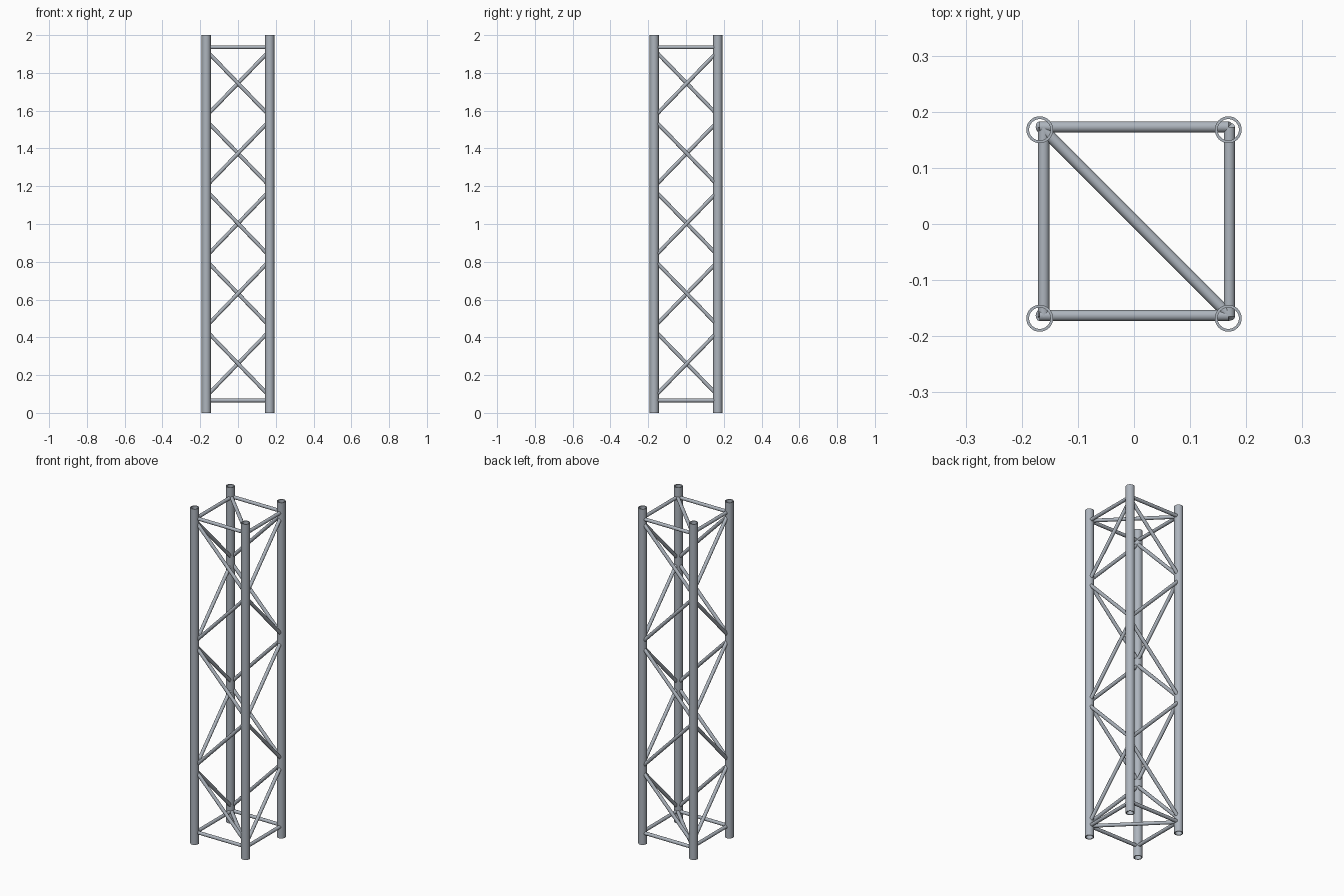
import bpy, bmesh, math
from mathutils import Vector

if "Cube" in bpy.data.objects:
    bpy.data.objects.remove(bpy.data.objects["Cube"], do_unlink=True)

HEIGHT = 2.0
CORNER = 0.168           # chord axis distance from the centre
CHORD_R, BORE_R = 0.024, 0.019
ROD_R = 0.01
BAYS = 5
PITCH = 0.371            # height of one bay
FIRST = 1.745            # middle of the top bay
RISE = 0.174             # half the height of one diagonal
RAILS = {"top": 1.936, "bottom": 0.066}

metal = bpy.data.materials.new("light grey metal")
metal.use_nodes = True
colour = (0.42, 0.46, 0.51, 1)
metal.diffuse_color = colour
metal.node_tree.nodes["Principled BSDF"].inputs["Base Color"].default_value = colour


def finish(obj, name):
    obj.name = name
    obj.data.materials.clear()
    obj.data.materials.append(metal)
    bpy.ops.object.select_all(action="DESELECT")
    obj.select_set(True)
    bpy.context.view_layer.objects.active = obj
    bpy.ops.object.shade_smooth_by_angle(angle=math.radians(40))


def chord(name, x, y):
    """Hollow upright: a thin rectangular wall profile turned round z."""
    bm = bmesh.new()
    corners = [(BORE_R, 0), (CHORD_R, 0), (CHORD_R, HEIGHT), (BORE_R, HEIGHT)]
    verts = [bm.verts.new((r, 0, z)) for r, z in corners]
    edges = [bm.edges.new((verts[i], verts[(i + 1) % 4])) for i in range(4)]
    bmesh.ops.spin(bm, geom=verts + edges, cent=(0, 0, 0), axis=(0, 0, 1),
                   angle=math.tau, steps=32, use_duplicate=False)
    bmesh.ops.remove_doubles(bm, verts=bm.verts, dist=1e-5)
    bmesh.ops.recalc_face_normals(bm, faces=bm.faces)
    mesh = bpy.data.meshes.new(name)
    bm.to_mesh(mesh)
    bm.free()
    obj = bpy.data.objects.new(name, mesh)
    bpy.context.collection.objects.link(obj)
    obj.location = (x, y, 0)
    finish(obj, name)


def rod(name, start, end):
    """Solid round bar between two points."""
    a, b = Vector(start), Vector(end)
    bpy.ops.mesh.primitive_cylinder_add(vertices=20, radius=ROD_R,
                                        depth=(b - a).length,
                                        location=(a + b) / 2)
    obj = bpy.context.object
    obj.rotation_euler = (b - a).to_track_quat("Z", "Y").to_euler()
    finish(obj, name)


# Four uprights
for side, x in (("right", -CORNER), ("left", CORNER)):
    for end, y in (("front", -CORNER), ("back", CORNER)):
        chord(f"{end}_{side}_chord", x, y)

# Each face: the two rod ends, beginning at the corner where the zigzag starts
faces = {
    "front": ((-CORNER, -0.163), (CORNER, -0.163)),
    "back": ((CORNER, 0.173), (-CORNER, 0.173)),
    "right": ((-0.161, -0.165), (-0.161, 0.173)),
    "left": ((0.17, 0.173), (0.17, -0.165)),
}
for face, (p, q) in faces.items():
    # Horizontal rails
    for level, z in RAILS.items():
        rod(f"{face}_{level}_rail", (*p, z), (*q, z))
    # Zigzag braces
    for bay in range(BAYS):
        mid = FIRST - bay * PITCH
        high, low = (p, q) if bay % 2 == 0 else (q, p)
        rod(f"{face}_brace_{bay + 1}", (*high, mid + RISE), (*low, mid - RISE))

# Diagonal stays across the square at both ends
for level, z in RAILS.items():
    rod(f"{level}_cross_stay", (-0.163, 0.17, z), (0.17, -0.163, z))
